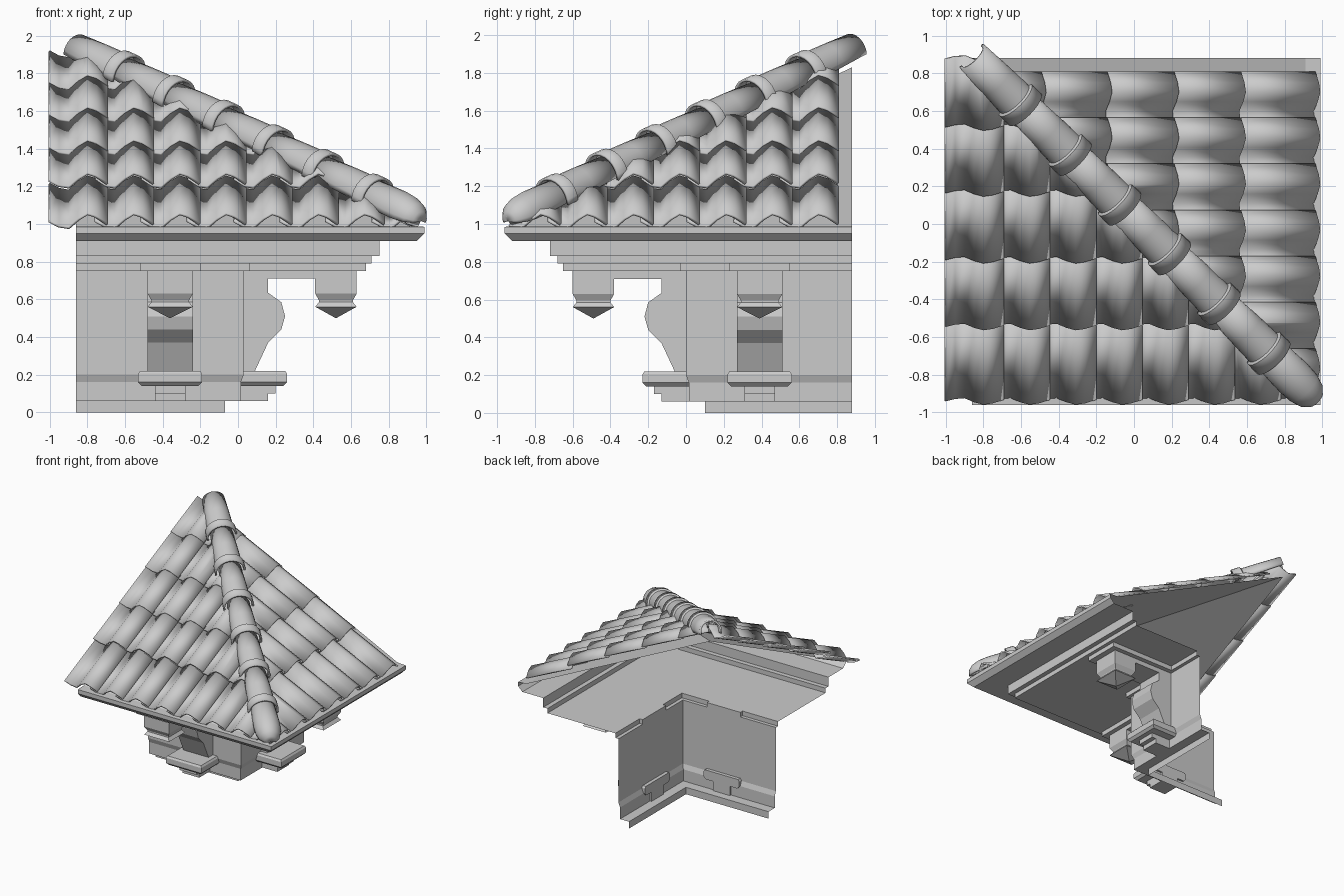
import bpy, bmesh, math
from mathutils import Vector

if "Cube" in bpy.data.objects:
    bpy.data.objects.remove(bpy.data.objects["Cube"])

C = 0.03                      # the two wings mirror across the line x + y = C
END_X, END_Y = -0.86, 0.88    # cut ends of the front and right wings


def finish(name, bm, smooth=None, thickness=0, fix_normals=False):
    if fix_normals:
        bmesh.ops.recalc_face_normals(bm, faces=bm.faces)
    me = bpy.data.meshes.new(name)
    bm.to_mesh(me)
    bm.free()
    ob = bpy.data.objects.new(name, me)
    bpy.context.collection.objects.link(ob)
    if thickness:
        mod = ob.modifiers.new("thickness", 'SOLIDIFY')
        mod.thickness, mod.offset = thickness, -1
    if smooth:
        bpy.ops.object.select_all(action='DESELECT')
        ob.select_set(True)
        bpy.context.view_layer.objects.active = ob
        bpy.ops.object.shade_smooth_by_angle(angle=math.radians(smooth))
    return ob


def grid(bm, rows):
    """Skin a list of equal-length point rows."""
    vs = [[bm.verts.new(p) for p in r] for r in rows]
    for a, b in zip(vs, vs[1:]):
        for i in range(len(a) - 1):
            bm.faces.new((a[i], a[i + 1], b[i + 1], b[i]))


def corner_sweep(name, profile):
    """Run a (distance, z) profile around the outside corner."""
    bm = bmesh.new()
    grid(bm, [[(END_X, C - d, z), (d, C - d, z), (d, END_Y, z)] for d, z in profile])
    return finish(name, bm)


# Wall, eave mouldings and roof deck
corner_sweep("wall", [(-.07, 0), (-.07, .06), (.015, .06), (.015, .16), (.03, .2),
                      (.03, .75), (.06, .75), (.06, .79)])
corner_sweep("cornice", [(.06, .79), (.71, .79), (.71, .83), (.75, .83), (.75, .91),
                         (.95, .91), (.99, .95), (.99, .985), (.91, .99)])
corner_sweep("roof_deck", [(.91, .99), (-.85, 1.83)])


# Brackets: designed on the right wall, mirrored to the front wall
def right_side(x, y, z):
    return (x, y, z)


def front_side(x, y, z):
    return (C - y, C - x, z)


MID = 0.39


def add_prism(bm, place, outline, width):
    """Extrude an (x, z) outline along the wall."""
    a = [bm.verts.new(place(x, MID - width / 2, z)) for x, z in outline]
    b = [bm.verts.new(place(x, MID + width / 2, z)) for x, z in outline]
    n = len(a)
    bm.faces.new(a)
    bm.faces.new(b[::-1])
    for i in range(n):
        j = (i + 1) % n
        bm.faces.new((a[i], b[i], b[j], a[j]))


def add_stack(bm, place, levels):
    """Stack rectangles given as (x0, x1, half width, z)."""
    rings = [[bm.verts.new(place(*p)) for p in
              ((x0, MID - w, z), (x1, MID - w, z), (x1, MID + w, z), (x0, MID + w, z))]
             for x0, x1, w, z in levels]
    bm.faces.new(rings[0])
    bm.faces.new(rings[-1][::-1])
    for a, b in zip(rings, rings[1:]):
        for i in range(4):
            j = (i + 1) % 4
            bm.faces.new((a[i], a[j], b[j], b[i]))


for side, place in (("right", right_side), ("front", front_side)):
    # scrolled corbel with its beam
    bm = bmesh.new()
    add_prism(bm, place, [(.03, .22), (.09, .22), (.16, .37), (.23, .44), (.25, .51),
                          (.23, .585), (.16, .635), (.16, .71), (.41, .71), (.41, .75),
                          (.03, .75)], .24)
    finish(side + "_corbel", bm, fix_normals=True)
    # hanging pendant
    bm = bmesh.new()
    add_stack(bm, place, [(.41, .63, .12, .75), (.41, .63, .12, .63), (.43, .61, .10, .595),
                          (.43, .61, .10, .585), (.41, .63, .12, .56), (.42, .62, .11, .555),
                          (.519, .521, .001, .5)])
    finish(side + "_pendant", bm, fix_normals=True)
    # cap board under the cornice
    bm = bmesh.new()
    add_stack(bm, place, [(.03, .68, .16, .75), (.03, .68, .16, .79)])
    finish(side + "_cap_board", bm, fix_normals=True)
    # foot pad with stepped base
    bm = bmesh.new()
    add_stack(bm, place, [(.0, .24, .15, .14), (.0, .26, .17, .16), (.0, .26, .17, .205),
                          (.0, .25, .16, .22)])
    add_stack(bm, place, [(.0, .20, .08, .10), (.0, .20, .08, .14)])
    add_stack(bm, place, [(.0, .16, .08, .06), (.0, .16, .08, .10)])
    finish(side + "_foot_pad", bm, fix_normals=True)


# Pantiles: S-shaped section, rows overlapping up the slope, cut at the hip
SECTION = [(0, .04), (.05, .01), (.10, 0), (.15, .05), (.20, .082), (.25, .065), (.31, .02)]
ROWS = [(-.925, .985, .43), (-.53, 1.20, .39), (-.175, 1.375, .39),
        (.18, 1.55, .39), (.53, 1.72, .36)]
PITCH, RISE = 0.245, 0.46
NORMAL = Vector((-RISE, 1)).normalized()


def pantiles(name, starts, place, keep):
    bm = bmesh.new()
    for u0 in starts:
        for v0, z0, length in ROWS:
            grid(bm, [[place(u0 + u, v0 + t + NORMAL.x * h, z0 + t * RISE + NORMAL.y * h)
                       for u, h in SECTION] for t in (0, length)])
    bmesh.ops.bisect_plane(bm, geom=bm.verts[:] + bm.edges[:] + bm.faces[:],
                           plane_co=(C, 0, 0), plane_no=(keep, keep, 0), clear_inner=True)
    finish(name, bm, smooth=35, thickness=.014)


pantiles("front_roof_tiles", [-1 + PITCH * k for k in range(8)],
         lambda u, v, z: (u, v, z), -1)
pantiles("right_roof_tiles", [.5 - PITCH * k for k in range(7)],
         lambda u, v, z: (C - v, u, z), 1)


# Hip tiles: tapered half barrels with a collar at the lower end
HIP_RISE = 0.495
ALONG = Vector((-1, 1, HIP_RISE)).normalized()
SIDE = Vector((1, 1, 0)).normalized()
UP = ALONG.cross(SIDE)
if UP.z < 0:
    UP = -UP


def hip_tile(name, stations):
    bm = bmesh.new()
    rows = []
    for x, r in stations:
        centre = Vector((x, C - x, 1.14 + HIP_RISE * (.72 - x)))
        rows.append([centre + SIDE * r * math.sin(a) + UP * r * math.cos(a)
                     for a in (math.radians(-105 + 15 * i) for i in range(15))])
    grid(bm, rows)
    bmesh.ops.reverse_faces(bm, faces=bm.faces)
    bm.normal_update()
    if sum(f.normal.dot(UP) for f in bm.faces) < 0:
        bmesh.ops.reverse_faces(bm, faces=bm.faces)
    finish(name, bm, smooth=40, thickness=.015)


for k in range(6):
    x = -.58 + .264 * k
    hip_tile("hip_tile_%d" % (k + 1), [(x, .122), (x - .05, .12), (x - .055, .105),
                                       (x - .15, .1), (x - .28, .09)])
# rounded end tile at the eave corner
hip_tile("hip_end_tile", [(.975, .005), (.965, .05), (.94, .082), (.90, .1), (.85, .105),
                          (.62, .09)])
